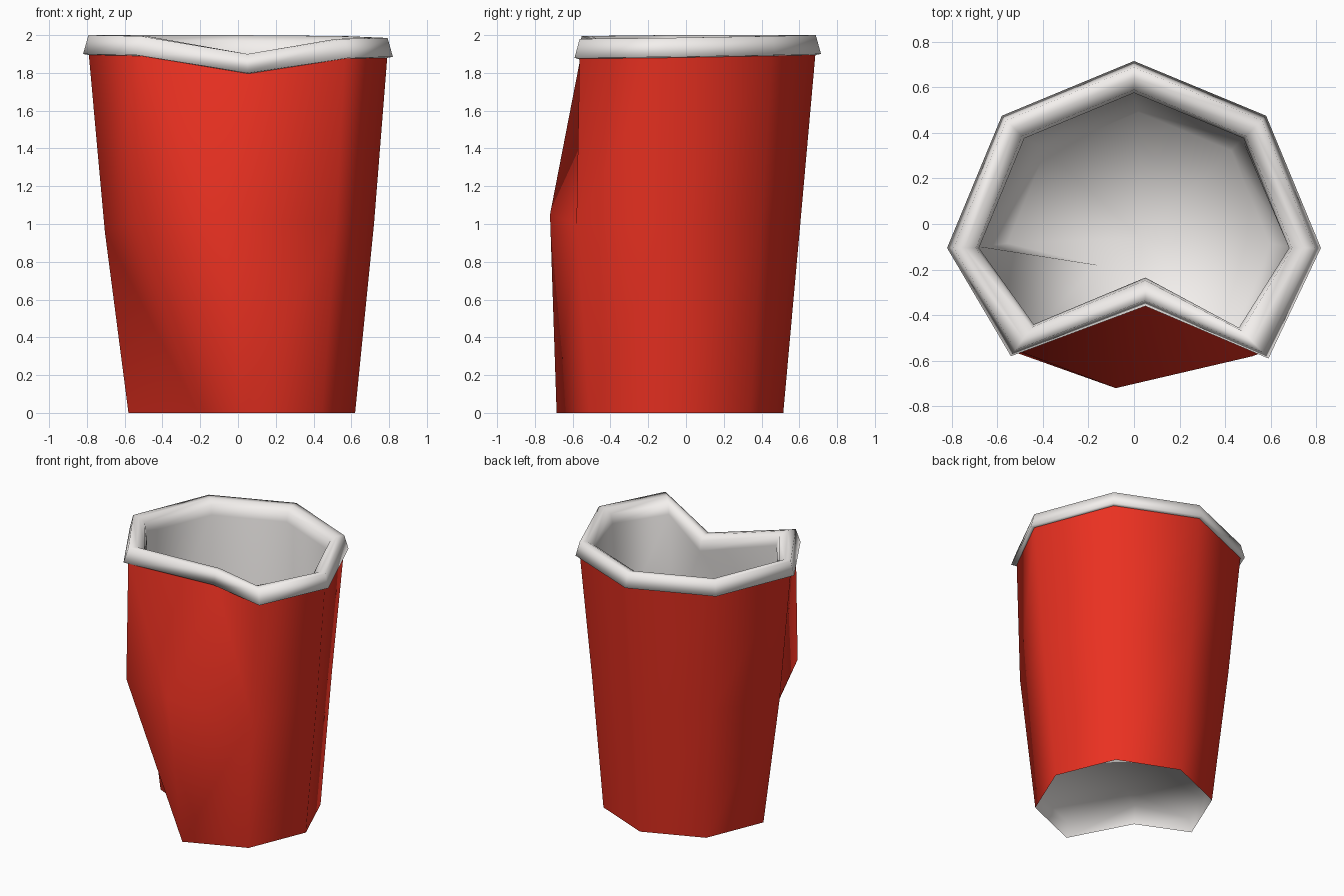
import bpy, math

if "Cube" in bpy.data.objects:
    bpy.data.objects.remove(bpy.data.objects["Cube"])

C = (0.0, -0.1)                      # cup axis at the rim
RED = (0.82, 0.03, 0.015, 1)
WHITE = (0.9, 0.87, 0.85, 1)

def octagon(cx, cy, r, moved):
    pts = [(cx + r * math.cos(k * math.pi / 4), cy + r * math.sin(k * math.pi / 4)) for k in range(8)]
    for k, p in moved.items():
        pts[k] = p
    return pts

# Key cross-sections (corner 5 = front left, 6 = front, 7 = front right)
BASE = octagon(0.02, -0.085, 0.6, {5: (-0.21, -0.25)})
MID = octagon(0.0, -0.1, 0.705, {0: (0.72, -0.1), 5: (-0.53, -0.56), 6: (-0.08, -0.72), 7: (0.52, -0.58)})
OUTER = octagon(0.0, -0.105, 0.82, {5: (-0.54, -0.58), 6: (0.05, -0.36), 7: (0.59, -0.59)})
INNER = octagon(0.0, -0.105, 0.68, {5: (-0.44, -0.44), 6: (0.05, -0.235), 7: (0.46, -0.455)})
FLOOR = octagon(0.02, -0.085, 0.575, {5: (-0.16, -0.18)})
DROP = [-0.015, -0.005, 0, 0, 0, -0.005, -0.1, -0.02]   # sag of the rim
MID_Z = [0, 0, 0, 0, -0.04, 0.02, 0.05, 0]

def ring(pts, z, s=1.0, dz=(0,) * 8):
    return [(C[0] + (x - C[0]) * s, C[1] + (y - C[1]) * s, z + d) for (x, y), d in zip(pts, dz)]

def rim_ring(t, z):
    """Section between the outer (t=0) and inner (t=1) edge of the rim."""
    return [(a[0] + (b[0] - a[0]) * t, a[1] + (b[1] - a[1]) * t, z + d)
            for a, b, d in zip(OUTER, INNER, DROP)]

def loft(name, rings, color, folds=None, flip=False, cap=None):
    """Skin the rings; folds[(ring, side)] picks the crease diagonal of a dented side."""
    folds = folds or {}
    verts = [p for r in rings for p in r]
    faces = []
    for i in range(len(rings) - 1):
        for k in range(8):
            j = (k + 1) % 8
            a, b, c, d = i * 8 + k, i * 8 + j, i * 8 + 8 + j, i * 8 + 8 + k
            f = folds.get((i, k))
            if f is None:
                faces.append((a, b, c, d))
            elif f == 0:
                faces += [(a, b, c), (a, c, d)]
            else:
                faces += [(a, b, d), (b, c, d)]
    if cap is not None:              # fan over one ring to a centre point
        n = len(verts)
        verts.append((0.03, -0.06, rings[cap][0][2]))
        for k in range(8):
            p, q = cap * 8 + k, cap * 8 + (k + 1) % 8
            faces.append((q, p, n) if cap == 0 else (p, q, n))
    if flip:
        faces = [f[::-1] for f in faces]
    me = bpy.data.meshes.new(name)
    me.from_pydata(verts, [], faces)
    me.polygons.foreach_set("use_smooth", [True] * len(me.polygons))
    m = bpy.data.materials.new(name)
    m.diffuse_color = color
    m.use_nodes = True
    m.node_tree.nodes["Principled BSDF"].inputs["Base Color"].default_value = m.diffuse_color
    me.materials.append(m)
    ob = bpy.data.objects.new(name, me)
    bpy.context.collection.objects.link(ob)
    return ob

FOLDS = {(0, 4): 1, (0, 5): 1, (1, 5): 1, (1, 6): 1}

# Red outer wall, crushed at the front rim and the front-left foot
loft("outer_wall", [ring(BASE, 0), ring(MID, 1.0, 1, MID_Z), rim_ring(0.2, 1.92)], RED, FOLDS)

# Pale lining with floor, rising into the rolled rim
loft("lining_and_rim", [ring(FLOOR, 0.11), ring(MID, 1.0, 0.95, MID_Z),
                        rim_ring(1.0, 1.9), rim_ring(0.9, 1.97), rim_ring(0.55, 2.0),
                        rim_ring(0.2, 2.0), rim_ring(0.0, 1.9), rim_ring(0.2, 1.895)],
     WHITE, FOLDS, flip=True, cap=0)

# Recessed underside
loft("underside", [ring(BASE, 0), ring(FLOOR, 0.1)], WHITE, flip=True, cap=1)
